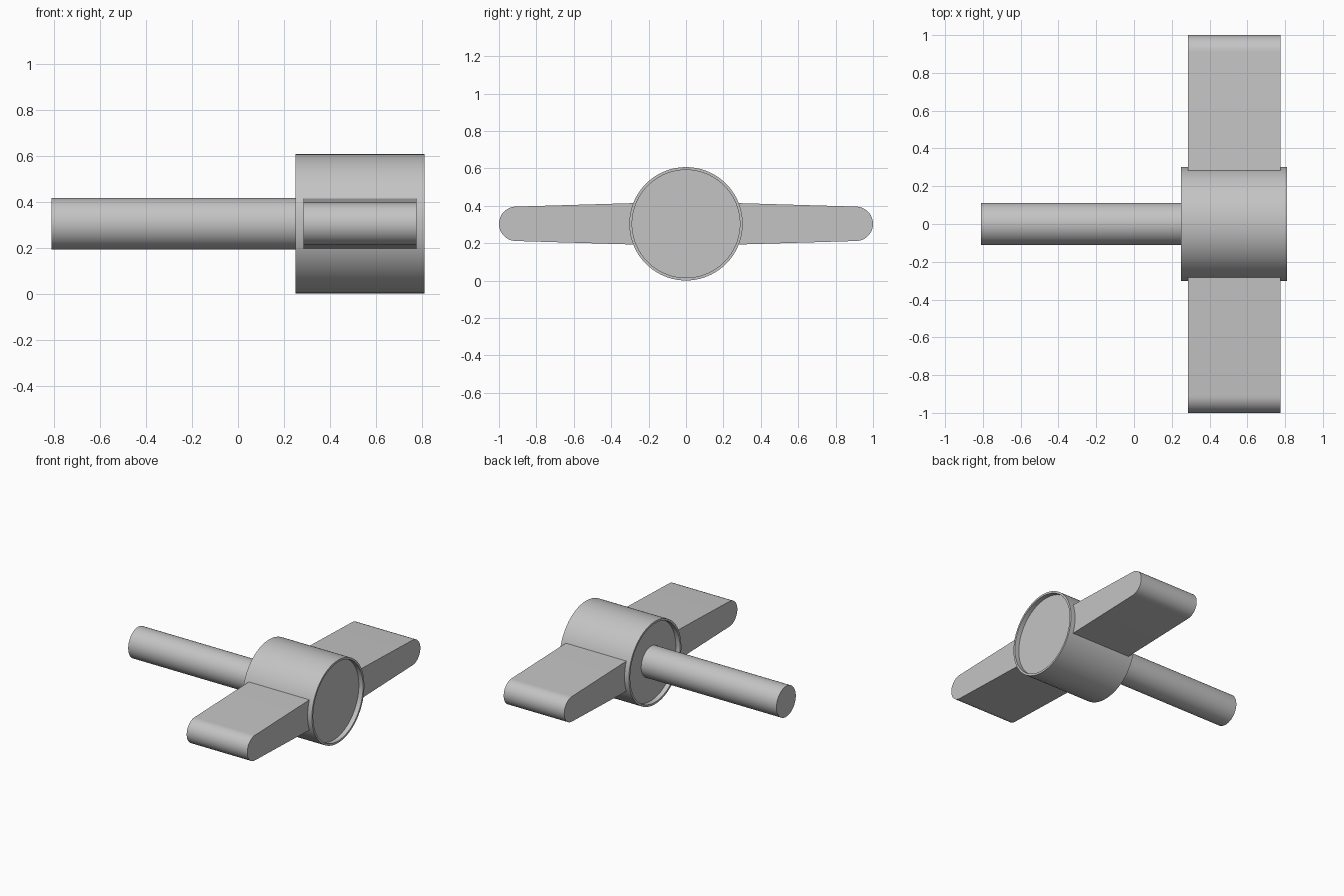
import bpy, bmesh
from math import pi, sin, cos, radians

cube = bpy.data.objects.get("Cube")
if cube:
    bpy.data.objects.remove(cube, do_unlink=True)

AXIS_Z = 0.304
HUB_R = 0.303

grey = bpy.data.materials.new("plain grey")
grey.use_nodes = True
colour = (0.55, 0.55, 0.55, 1)
grey.diffuse_color = colour
grey.node_tree.nodes["Principled BSDF"].inputs["Base Color"].default_value = colour


def finish(bm, name):
    bmesh.ops.remove_doubles(bm, verts=bm.verts, dist=1e-5)
    bmesh.ops.recalc_face_normals(bm, faces=bm.faces)
    mesh = bpy.data.meshes.new(name)
    bm.to_mesh(mesh)
    bm.free()
    mesh.materials.append(grey)
    obj = bpy.data.objects.new(name, mesh)
    bpy.context.collection.objects.link(obj)
    bpy.ops.object.select_all(action="DESELECT")
    obj.select_set(True)
    bpy.context.view_layer.objects.active = obj
    bpy.ops.object.shade_smooth_by_angle(angle=radians(30))
    return obj


def lathe(name, profile, steps=96):
    """Spin (x, radius) points about the long axis."""
    bm = bmesh.new()
    verts = [bm.verts.new((x, 0, AXIS_Z + r)) for x, r in profile]
    edges = [bm.edges.new(pair) for pair in zip(verts, verts[1:])]
    bmesh.ops.spin(bm, geom=verts + edges, cent=(0, 0, AXIS_Z), axis=(1, 0, 0),
                   angle=2 * pi, steps=steps, use_merge=True)
    return finish(bm, name)


def wing(name, side):
    """Tapered slab with a rounded tip, extruded along x."""
    tip_r = 0.092
    outline = [(0.2, -0.113)]
    for i in range(25):
        a = -pi / 2 + pi * i / 24
        outline.append((1 - tip_r + tip_r * cos(a), tip_r * sin(a)))
    outline.append((0.2, 0.113))
    bm = bmesh.new()
    face = bm.faces.new([bm.verts.new((0.285, side * y, AXIS_Z + z)) for y, z in outline])
    grown = bmesh.ops.extrude_face_region(bm, geom=[face])["geom"]
    moved = [g for g in grown if isinstance(g, bmesh.types.BMVert)]
    bmesh.ops.translate(bm, verts=moved, vec=(0.49, 0, 0))
    return finish(bm, name)


# Hub with a shallow recess in each end
lathe("hub", [(0.284, 0), (0.284, 0.288), (0.25, 0.288), (0.25, HUB_R),
              (0.81, HUB_R), (0.81, 0.288), (0.776, 0.288), (0.776, 0)])
# Shaft
lathe("shaft", [(-0.81, 0), (-0.81, 0.112), (0.3, 0.112), (0.3, 0)], 64)
# Two opposite wings
wing("front_wing", -1)
wing("back_wing", 1)
